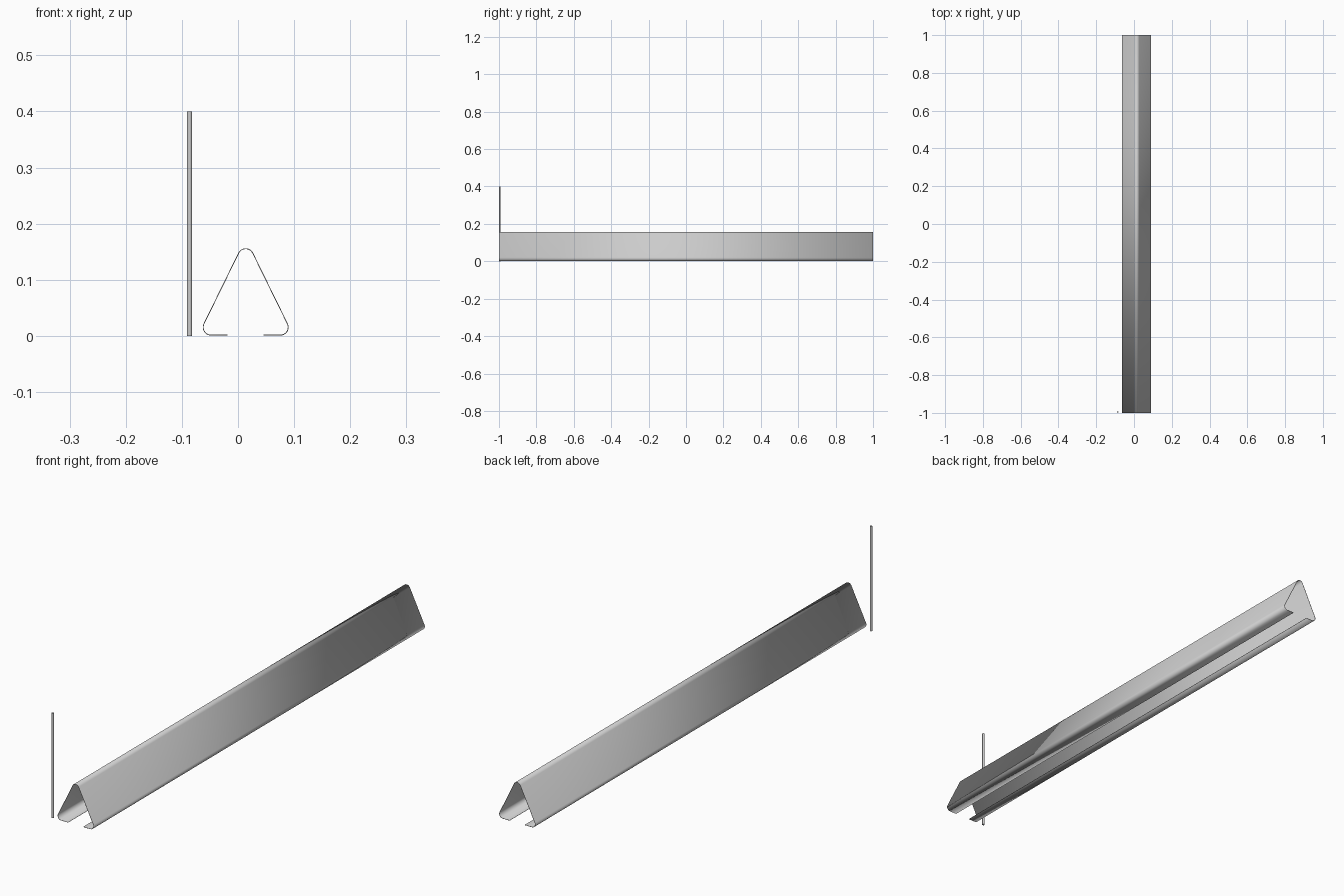
import bpy, bmesh
from math import cos, sin, radians

if "Cube" in bpy.data.objects:
    bpy.data.objects.remove(bpy.data.objects["Cube"])

CX = 0.0137      # rail centre line
R = 0.014        # bend radius
THICK = 0.0015   # sheet thickness


def arc(cx, cz, a0, a1, n=10):
    return [(cx + R * cos(radians(a0 + (a1 - a0) * i / n)),
             cz + R * sin(radians(a0 + (a1 - a0) * i / n))) for i in range(n + 1)]


def smooth(obj):
    bpy.ops.object.select_all(action='DESELECT')
    obj.select_set(True)
    bpy.context.view_layer.objects.active = obj
    bpy.ops.object.shade_smooth_by_angle(angle=radians(30))


# Left half of the folded profile: inward lip, lower bend, slope, top bend
TILT = 153.8
half = [(-0.032, 0.0015)] + arc(-0.0618, 0.0155, 270, TILT) + arc(0, 0.1415, TILT, 90)
profile = half + [(-x, z) for x, z in reversed(half[:-1])]

# Rail: profile extruded along y, thickened from the mid surface
bm = bmesh.new()
rows = [[bm.verts.new((CX + x, y, z)) for x, z in profile] for y in (-1, 1)]
for i in range(len(profile) - 1):
    bm.faces.new((rows[0][i], rows[0][i + 1], rows[1][i + 1], rows[1][i]))
bmesh.ops.recalc_face_normals(bm, faces=bm.faces)
mesh = bpy.data.meshes.new("folded_rail")
bm.to_mesh(mesh)
bm.free()
rail = bpy.data.objects.new("folded_rail", mesh)
bpy.context.collection.objects.link(rail)
smooth(rail)
mod = rail.modifiers.new("thickness", 'SOLIDIFY')
mod.thickness = THICK
mod.offset = 0

# Upright rod beside the front end
bpy.ops.mesh.primitive_cylinder_add(vertices=24, radius=0.0045, depth=0.4,
                                    location=(-0.0862, -0.9955, 0.2))
rod = bpy.context.object
rod.name = "upright_rod"
smooth(rod)
